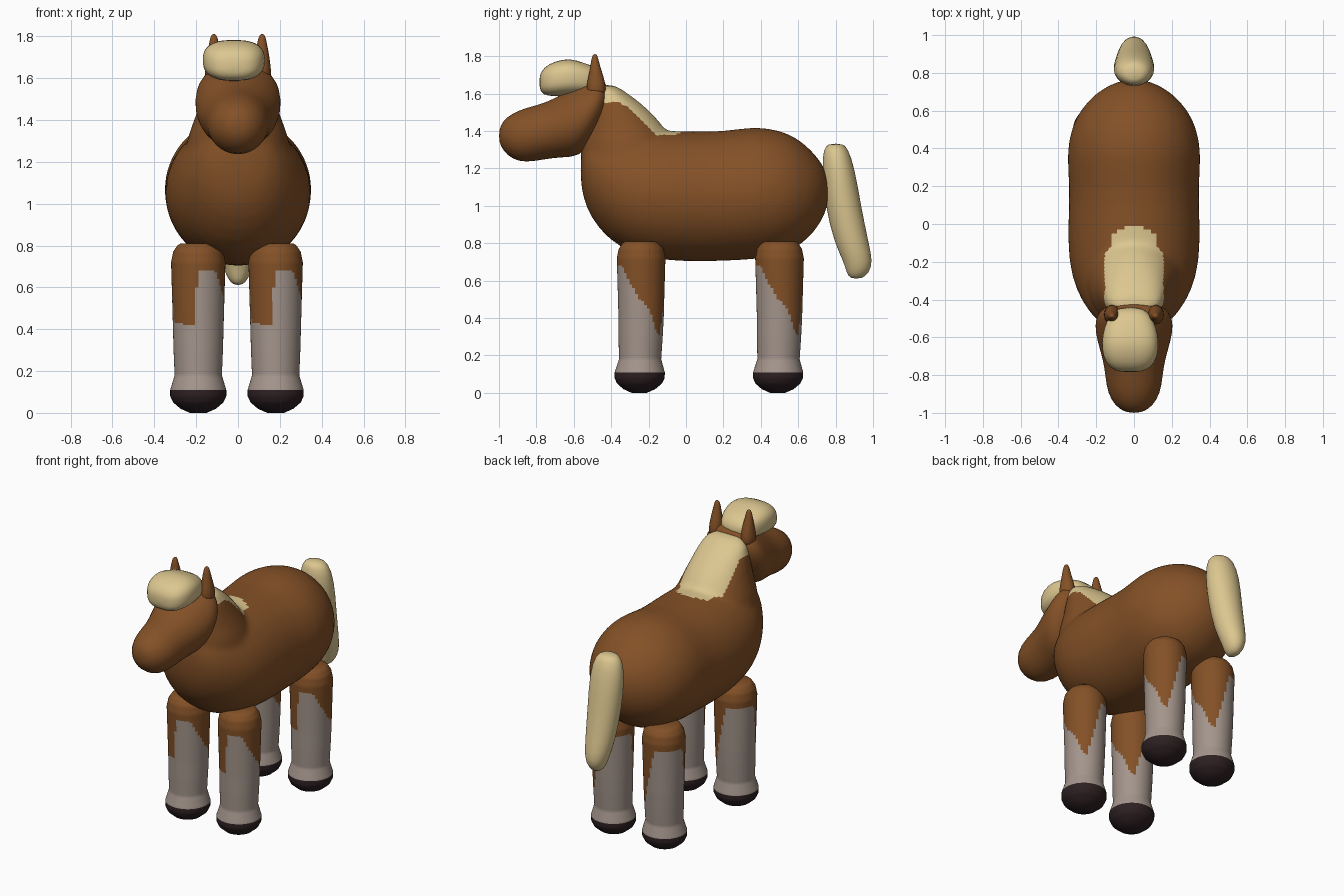
import bpy, bmesh, math

if "Cube" in bpy.data.objects:
    bpy.data.objects.remove(bpy.data.objects["Cube"])

def material(name, rgb):
    m = bpy.data.materials.new(name)
    m.diffuse_color = (*rgb, 1)
    m.use_nodes = True
    m.node_tree.nodes["Principled BSDF"].inputs["Base Color"].default_value = m.diffuse_color
    return m

BROWN = material("chestnut brown", (0.23, 0.082, 0.02))
CREAM = material("cream hair", (0.72, 0.57, 0.28))
GREY = material("warm grey sock", (0.37, 0.30, 0.26))
HOOF = material("dark hoof", (0.026, 0.014, 0.016))

def lerp(points, t):
    """Piecewise linear lookup in a list of (t, value)."""
    if t <= points[0][0]:
        return points[0][1]
    for (a, va), (b, vb) in zip(points, points[1:]):
        if t <= b:
            return va + (vb - va) * (t - a) / (b - a)
    return points[-1][1]

def loft(name, rings, axis, mats, sides=28, power=2.0, subdivide=1, cx=0.0):
    """Skin ellipse rings (t, centre, half width x, other half size) along y or z."""
    bm = bmesh.new()
    loops = []
    for t, c, rx, r2 in rings:
        loop = []
        for i in range(sides):
            a = 2 * math.pi * i / sides
            ca, sa = math.cos(a), math.sin(a)
            x = cx + rx * math.copysign(abs(ca) ** (2 / power), ca)
            w = c + r2 * math.copysign(abs(sa) ** (2 / power), sa)
            loop.append(bm.verts.new((x, t, w) if axis == "y" else (x, w, t)))
        loops.append(loop)
    for l0, l1 in zip(loops, loops[1:]):
        for i in range(sides):
            j = (i + 1) % sides
            bm.faces.new((l0[i], l0[j], l1[j], l1[i]))
    bm.faces.new(loops[0])
    bm.faces.new(loops[-1])
    bmesh.ops.recalc_face_normals(bm, faces=bm.faces)
    for f in bm.faces:
        f.smooth = True
    me = bpy.data.meshes.new(name)
    bm.to_mesh(me)
    bm.free()
    for m in mats:
        me.materials.append(m)
    ob = bpy.data.objects.new(name, me)
    bpy.context.collection.objects.link(ob)
    if subdivide:
        mod = ob.modifiers.new("round", "SUBSURF")
        mod.levels = mod.render_levels = subdivide
    return ob

# Body: barrel and neck fused by a voxel remesh
body = loft("body", [
    (-0.565, 1.20, .07, .07), (-0.54, 1.18, .17, .19), (-0.46, 1.13, .245, .265),
    (-0.35, 1.085, .31, .315), (-0.2, 1.06, .35, .345), (0, 1.05, .352, .352),
    (0.2, 1.05, .342, .347), (0.36, 1.07, .36, .36), (0.5, 1.07, .338, .338),
    (0.6, 1.07, .29, .295), (0.7, 1.07, .2, .2), (0.75, 1.08, .1, .11),
    (0.765, 1.08, .04, .04)], "y", [BROWN])
neck = loft("neck", [
    (1.0, -.30, .2, .15), (1.2, -.29, .26, .27), (1.32, -.315, .245, .255),
    (1.4, -.325, .21, .225), (1.48, -.355, .185, .19), (1.55, -.38, .165, .14),
    (1.61, -.41, .145, .085), (1.65, -.43, .1, .05)], "z", [BROWN])
bpy.context.view_layer.update()
dg = bpy.context.evaluated_depsgraph_get()
bm = bmesh.new()
for ob in (body, neck):
    bm.from_mesh(ob.evaluated_get(dg).to_mesh())
body.modifiers.clear()
bm.to_mesh(body.data)
bm.free()
bpy.data.objects.remove(neck)
rm = body.modifiers.new("fuse", "REMESH")
rm.mode, rm.voxel_size = "VOXEL", 0.02
sm = body.modifiers.new("soften", "SMOOTH")
sm.factor, sm.iterations = 0.5, 6
bpy.context.view_layer.update()
dg = bpy.context.evaluated_depsgraph_get()
fused = bpy.data.meshes.new_from_object(body.evaluated_get(dg))
body.modifiers.clear()
body.data = fused
fused.materials.clear()
fused.materials.append(BROWN)
fused.materials.append(CREAM)

# Mane: patch along the crest of the neck
for p in fused.polygons:
    x, y, z = p.center
    half = 0.155
    if y > -0.15:
        half *= math.sqrt(max(0, 1 - ((y + 0.15) / 0.14) ** 2))
    low = lerp([(-.36, 1.55), (-.28, 1.475), (-.24, 1.38)], y)
    mane = -0.47 < y < -0.01 and abs(x) < half and z > low and p.normal.z > -0.1
    p.material_index = 1 if mane else 0
    p.use_smooth = True

# Head with rounded muzzle
loft("head", [
    (-1.0, 1.375, .03, .03), (-0.98, 1.375, .08, .08), (-0.93, 1.372, .123, .122),
    (-0.86, 1.377, .148, .148), (-0.75, 1.40, .157, .15), (-0.66, 1.43, .183, .17),
    (-0.57, 1.455, .207, .195), (-0.5, 1.515, .205, .168), (-0.45, 1.56, .175, .125),
    (-0.42, 1.57, .11, .07), (-0.41, 1.57, .04, .03)], "y", [BROWN])

# Forelock
loft("forelock", [
    (-0.785, 1.66, .05, .03), (-0.765, 1.665, .11, .075), (-0.7, 1.68, .148, .095),
    (-0.62, 1.69, .152, .1), (-0.55, 1.68, .14, .085), (-0.48, 1.67, .11, .075),
    (-0.44, 1.66, .06, .03)], "y", [CREAM], power=2.6, cx=-0.02)

# Ears
for side, x in (("left", -0.115), ("right", 0.115)):
    loft(side + "_ear", [
        (1.58, -.48, .05, .06), (1.66, -.48, .042, .05), (1.72, -.483, .033, .033),
        (1.77, -.487, .023, .022), (1.80, -.487, .016, .015), (1.812, -.487, .006, .006)],
        "z", [BROWN], sides=16, cx=x)

# Tail
loft("tail", [
    (1.333, .80, .04, .035), (1.31, .80, .085, .066), (1.2, .815, .112, .088),
    (1.0, .84, .105, .096), (0.8, .885, .09, .092), (0.7, .922, .072, .078),
    (0.64, .918, .05, .06), (0.61, .91, .02, .03)], "z", [CREAM])

# Legs: hoof, sock with a ragged top that varies round the leg, brown thigh
PROFILE = [(0, .04), (.02, .085), (.05, .12), (.08, .134), (.11, .134), (.14, .125),
           (.18, .113), (.3, .118), (.55, .125), (.72, .13), (.77, .12), (.8, .1), (.81, .085)]
SOCK_TOP = [(0, .5), (25, .44), (45, .33), (57, .31), (75, .45), (92, .62), (100, .68),
            (180, .68), (198, .43), (262, .42), (266, .6), (273, .68), (310, .68),
            (330, .6), (345, .55), (360, .5)]

def leg(name, x, y):
    rings = [(i * .01, y + (.01 if i > 40 else i * .00025), lerp(PROFILE, i * .01),
              lerp(PROFILE, i * .01)) for i in range(82)]
    ob = loft(name, rings, "z", [BROWN, GREY, HOOF], sides=48, subdivide=0, cx=x)
    for p in ob.data.polygons:
        c = p.center
        ang = math.degrees(math.atan2(c.y - y - .005, c.x - x)) % 360
        p.material_index = 2 if c.z < .11 else 1 if c.z < lerp(SOCK_TOP, ang) else 0

for end, y in (("front", -0.25), ("back", 0.49)):
    for side, x in (("left", -0.19), ("right", 0.18)):
        leg(f"{end}_{side}_leg", x, y)
